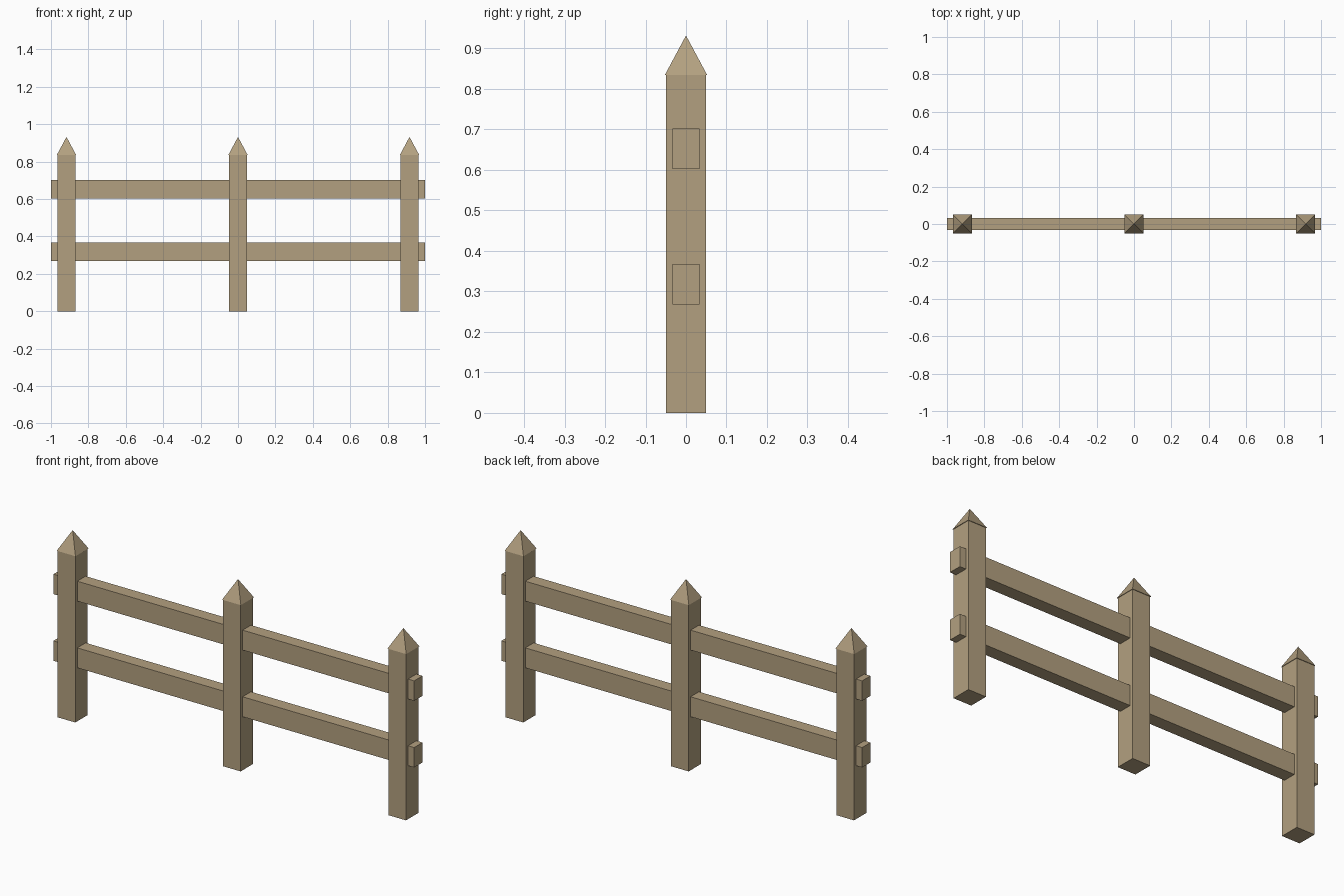
import bpy
import bmesh
from mathutils import Matrix, Vector

cube = bpy.data.objects.get("Cube")
if cube:
    bpy.data.objects.remove(cube, do_unlink=True)

POST_HALF = 0.049
CAP_HALF = 0.052
POST_TOP = 0.835
PEAK = 0.932
POST_SPACING = 0.917
RAIL_HEIGHTS = {"lower_rail": 0.318, "upper_rail": 0.652}

# One weathered timber colour
timber = bpy.data.materials.new("timber_tan")
timber.use_nodes = True
colour = (0.45, 0.352, 0.215, 1)
timber.diffuse_color = colour
bsdf = timber.node_tree.nodes["Principled BSDF"]
bsdf.inputs["Base Color"].default_value = colour
bsdf.inputs["Roughness"].default_value = 0.9


def add_part(name, bm):
    bmesh.ops.recalc_face_normals(bm, faces=bm.faces)
    mesh = bpy.data.meshes.new(name)
    bm.to_mesh(mesh)
    bm.free()
    mesh.materials.append(timber)
    obj = bpy.data.objects.new(name, mesh)
    bpy.context.collection.objects.link(obj)
    return obj


def add_box(name, size, centre):
    bm = bmesh.new()
    matrix = Matrix.Translation(centre) @ Matrix.Diagonal((*size, 1))
    bmesh.ops.create_cube(bm, size=1, matrix=matrix)
    return add_part(name, bm)


def add_cap(name, x):
    # Square pyramid that slightly overhangs the post
    bm = bmesh.new()
    corners = [bm.verts.new((x + sx * CAP_HALF, sy * CAP_HALF, POST_TOP))
               for sx, sy in ((-1, -1), (1, -1), (1, 1), (-1, 1))]
    peak = bm.verts.new((x, 0, PEAK))
    bm.faces.new(corners)
    for i in range(4):
        bm.faces.new((corners[i], corners[(i + 1) % 4], peak))
    return add_part(name, bm)


# Posts with pointed caps
for side, x in (("right", -POST_SPACING), ("middle", 0), ("left", POST_SPACING)):
    add_box(f"{side}_post", (2 * POST_HALF, 2 * POST_HALF, POST_TOP),
            Vector((x, 0, POST_TOP / 2)))
    add_cap(f"{side}_post_cap", x)

# Horizontal rails running through the posts
for name, z in RAIL_HEIGHTS.items():
    add_box(name, (2, 0.066, 0.1), Vector((0, 0, z)))
